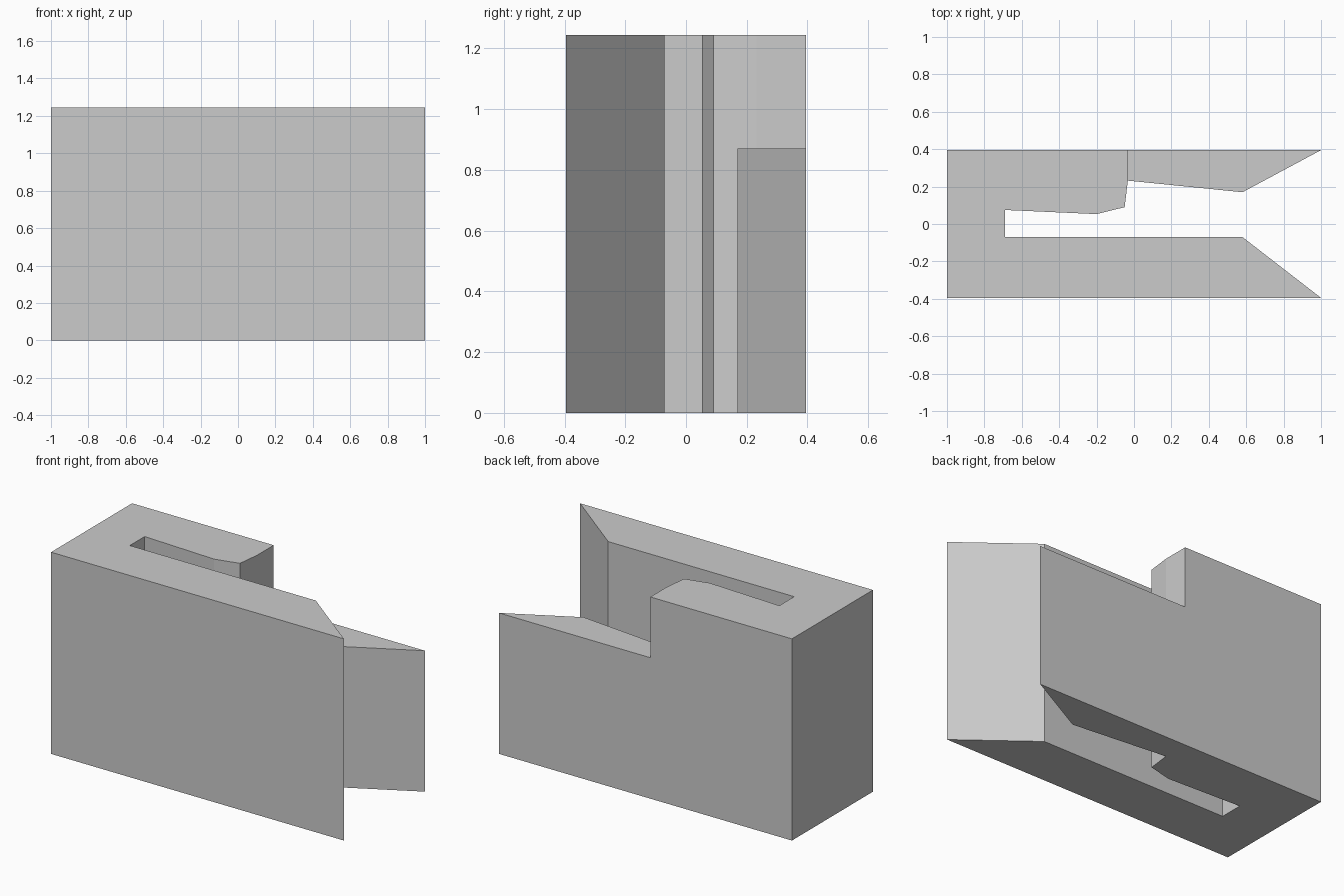
import bpy, bmesh

if "Cube" in bpy.data.objects:
    bpy.data.objects.remove(bpy.data.objects["Cube"])

HALF_DEPTH, LOW, HIGH = 0.395, 0.87, 1.245

# Plan outline: points 0-9 form the tall body, 7, 10, 11, 8 the lower jaw
plan = [(-1, -HALF_DEPTH), (1, -HALF_DEPTH), (0.58, -0.07), (-0.69, -0.07),
        (-0.69, 0.075), (-0.2, 0.053), (-0.05, 0.09), (-0.033, 0.232),
        (-0.033, HALF_DEPTH), (-1, HALF_DEPTH), (0.58, 0.17), (1, HALF_DEPTH)]

bm = bmesh.new()
verts = [bm.verts.new((x, y, 0)) for x, y in plan]
body = bm.faces.new(verts[:10])
jaw = bm.faces.new([verts[i] for i in (7, 10, 11, 8)])


def raise_faces(faces, height):
    """Extrude faces upward and return the new top faces."""
    geom = bmesh.ops.extrude_face_region(bm, geom=faces)["geom"]
    moved = [g for g in geom if isinstance(g, bmesh.types.BMVert)]
    bmesh.ops.translate(bm, verts=moved, vec=(0, 0, height))
    return [g for g in geom if isinstance(g, bmesh.types.BMFace)]


# Both arms up to the jaw height, then only the body to full height
tops = raise_faces([body, jaw], LOW)
raise_faces([max(tops, key=lambda f: len(f.verts))], HIGH - LOW)

# Merge coplanar walls
bmesh.ops.recalc_face_normals(bm, faces=bm.faces[:])
bmesh.ops.dissolve_limit(bm, angle_limit=0.01, verts=bm.verts[:], edges=bm.edges[:])
bmesh.ops.recalc_face_normals(bm, faces=bm.faces[:])

mesh = bpy.data.meshes.new("slotted_clip")
bm.to_mesh(mesh)
bm.free()
grey = bpy.data.materials.new("light grey")
grey.diffuse_color = (0.6, 0.6, 0.6, 1)
grey.use_nodes = True
grey.node_tree.nodes["Principled BSDF"].inputs["Base Color"].default_value = grey.diffuse_color
mesh.materials.append(grey)
bpy.context.collection.objects.link(bpy.data.objects.new("slotted_clip", mesh))
